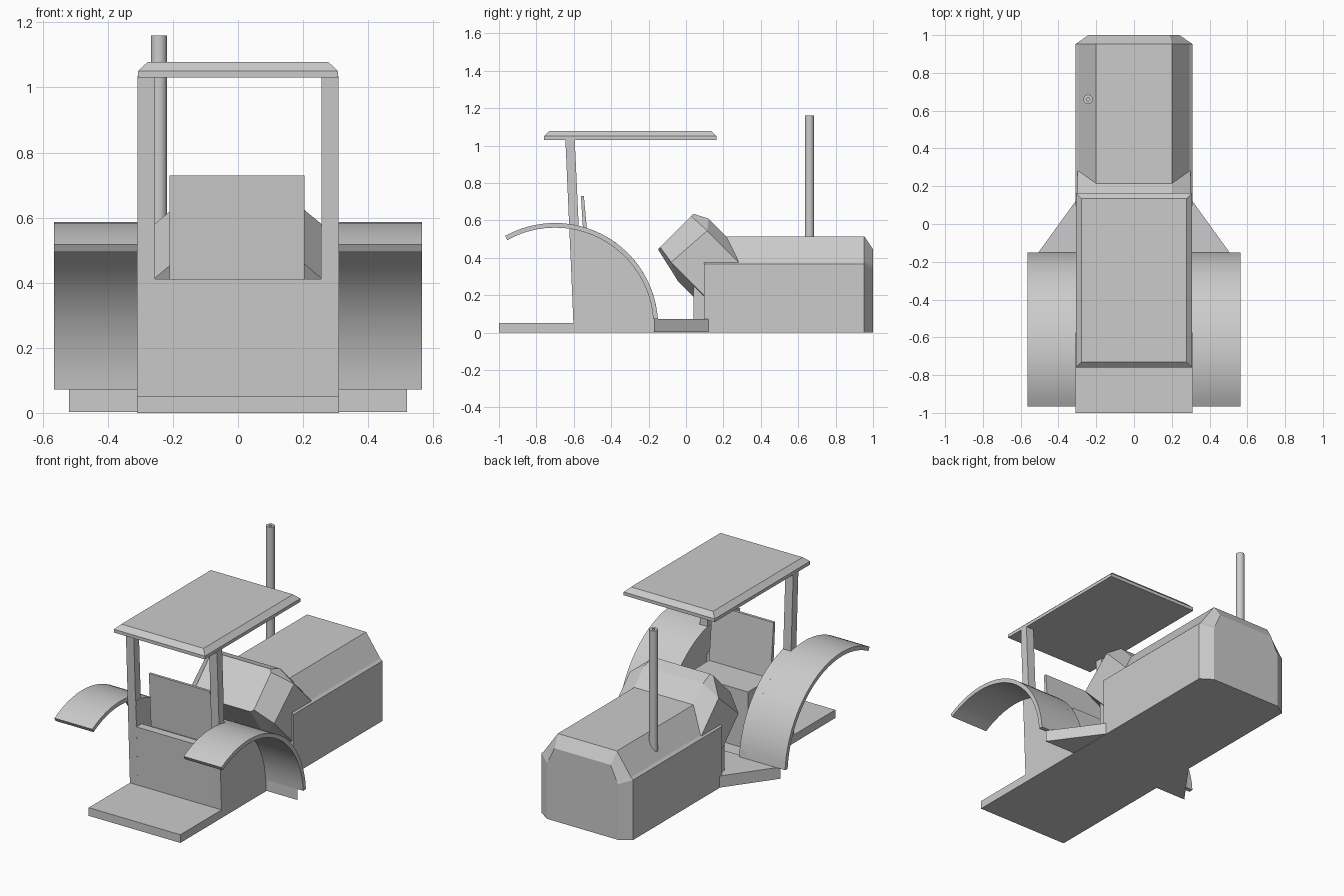
import bpy, bmesh
from math import sin, cos, radians, pi, sqrt

if "Cube" in bpy.data.objects:
    bpy.data.objects.remove(bpy.data.objects["Cube"])


def loft(name, rings, smooth=False):
    """Skin a list of equal-length point rings and cap both ends."""
    bm = bmesh.new()
    vs = [[bm.verts.new(p) for p in r] for r in rings]
    n = len(rings[0])
    for a, b in zip(vs, vs[1:]):
        for i in range(n):
            j = (i + 1) % n
            bm.faces.new((a[i], a[j], b[j], b[i]))
    bm.faces.new(vs[0])
    bm.faces.new(vs[-1])
    bmesh.ops.recalc_face_normals(bm, faces=bm.faces)
    me = bpy.data.meshes.new(name)
    bm.to_mesh(me)
    bm.free()
    if smooth:
        me.polygons.foreach_set("use_smooth", [True] * len(me.polygons))
        me.set_sharp_from_angle(angle=radians(35))
    ob = bpy.data.objects.new(name, me)
    bpy.context.collection.objects.link(ob)
    return ob


def side_prism(name, yz, x0, x1):
    """Extrude a side-view (y, z) profile across x."""
    return loft(name, [[(x, y, z) for y, z in yz] for x in (x0, x1)])


def rect(y0, y1, z0, z1):
    return [(y0, z0), (y1, z0), (y1, z1), (y0, z1)]


def both_sides(half):
    """Mirror a right-hand half profile (x, h, d) into a closed ring."""
    return half + [(-x, h, d) for x, h, d in reversed(half)]


# Chassis plate with rear deck
side_prism("chassis", rect(-1.0, 0.15, 0, 0.05), -0.31, 0.31)

# Steps on both sides, one tapering slab
plan = [(0.52, -0.17), (0.31, 0.12), (-0.31, 0.12), (-0.52, -0.17)]
loft("steps", [[(x, y, z) for x, y in plan] for z in (0.002, 0.073)])

# Hood with chamfered shoulders and nose
body = both_sides([(0.31, 0, 0), (0.31, 0.367, 0), (0.295, 0.38, 0), (0.2, 0.515, 0)])
nose = both_sides([(0.24, 0, 0), (0.24, 0.34, 0), (0.23, 0.36, 0), (0.19, 0.445, 0)])
loft("hood", [[(x, y, z) for x, z, _ in ring]
              for y, ring in ((0.095, body), (0.953, body), (1.0, nose))])

# Firewall under the console
side_prism("firewall", rect(0.04, 0.11, 0.04, 0.27), -0.29, 0.29)

# Tilted control console: octagonal section swept up and back at 45 degrees
base = both_sides([(0.2, 0.165, 0), (0.3, 0.21, 0), (0.3, 0.465, 0), (0.2, 0.516, 0)])
rim = both_sides([(0.2, 0.163, 0.22), (0.3, 0.21, 0.322),
                  (0.3, 0.465, 0.305), (0.2, 0.516, 0.346)])
face = both_sides([(0.19, 0.209, 0.421), (0.205, 0.225, 0.421),
                   (0.205, 0.46, 0.421), (0.19, 0.477, 0.421)])
loft("console", [[(x, (u - v) / sqrt(2), (u + v) / sqrt(2)) for x, u, v in ring]
                 for ring in (base, rim, face)])

# Exhaust pipe with a small bore
loft("exhaust_pipe",
     [[(-0.243 + r * cos(2 * pi * i / 20), 0.66 + r * sin(2 * pi * i / 20), z)
       for i in range(20)]
      for r, z in ((0.025, 0.4), (0.025, 1.16), (0.009, 1.16), (0.009, 1.1))], smooth=True)

# Leaning rear wall of the cab
side_prism("rear_wall", [(-0.6, 0.0), (-0.55, 0.0), (-0.566, 0.412), (-0.617, 0.412)],
           -0.31, 0.31)

# Seat block and leaning backrest
side_prism("seat", rect(-0.58, -0.3, 0.04, 0.4), -0.21, 0.205)
side_prism("seat_back", [(-0.54, 0.39), (-0.515, 0.39), (-0.546, 0.73), (-0.562, 0.73)],
           -0.21, 0.205)

# Fenders, cab side walls and roof posts
CY, CZ, R = -0.7, 0.035, 0.551


def arc(r, deg):
    return CY + r * cos(radians(deg)), CZ + r * sin(radians(deg))


for side, s in (("left", -1), ("right", 1)):
    rings = []
    for i in range(25):
        a = 4 + 115 * i / 24
        (yo, zo), (yi, zi) = arc(R, a), arc(R - 0.025, a)
        rings.append([(s * 0.309, yo, zo), (s * 0.565, yo, zo),
                      (s * 0.565, yi, zi), (s * 0.309, yi, zi)])
    loft("fender_" + side, rings, smooth=True)
    wall = [(-0.6, 0), (-0.15, 0)] + [arc(R, 4 + 72.5 * i / 16) for i in range(17)]
    wall.append((-0.624, 0.571))
    side_prism("side_wall_" + side, wall, s * 0.255, s * 0.31)
    side_prism("roof_post_" + side,
               [(-0.617, 0.4), (-0.566, 0.4), (-0.595, 1.035), (-0.645, 1.035)],
               s * 0.256, s * 0.309)

# Roof with a bevelled top edge
loft("roof", [[(-w, a, z), (w, a, z), (w, b, z), (-w, b, z)]
              for w, a, b, z in ((0.308, -0.76, 0.163, 1.03),
                                 (0.308, -0.76, 0.163, 1.05),
                                 (0.278, -0.73, 0.135, 1.078))])
